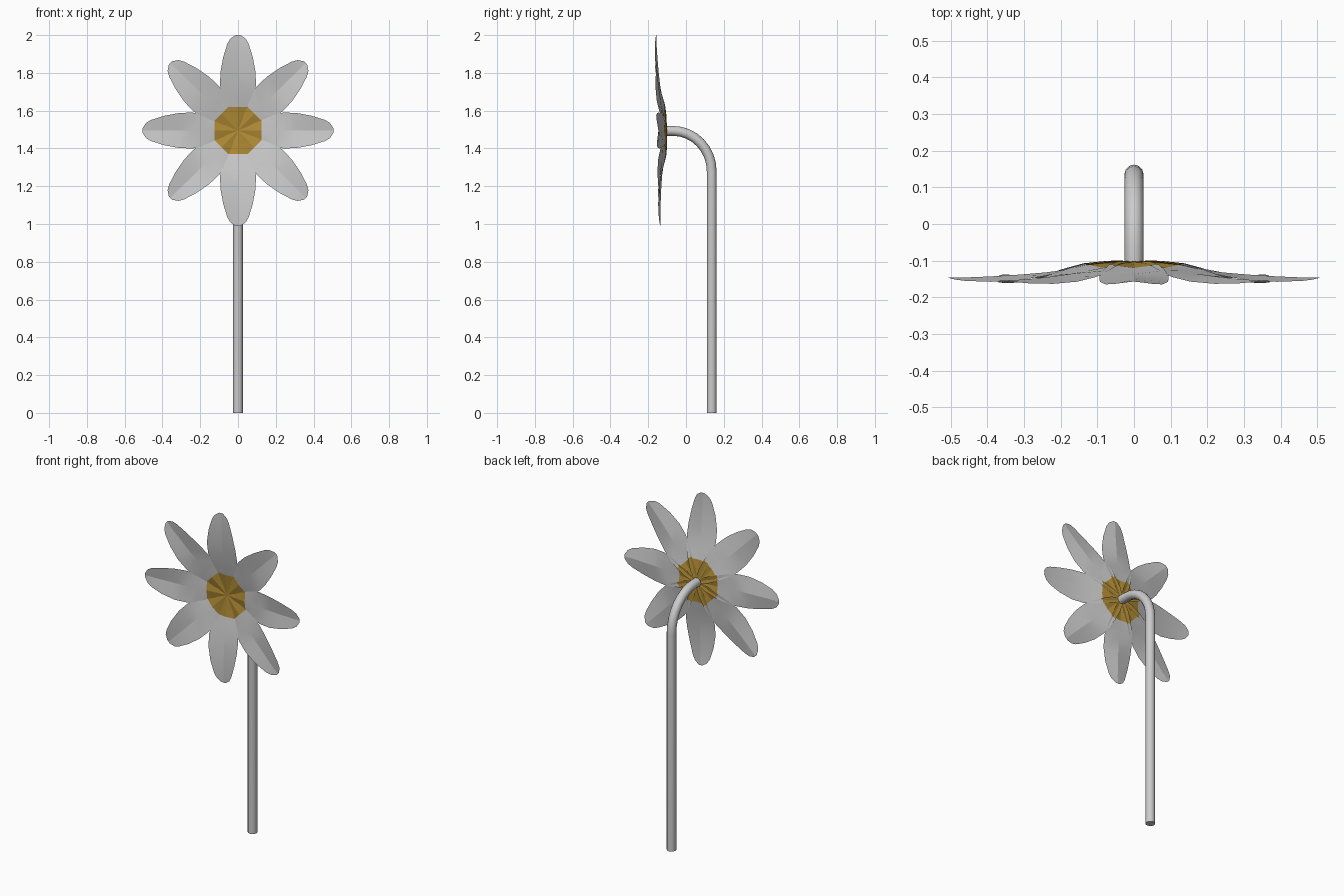
import bpy, bmesh
from math import sin, cos, pi, radians

if "Cube" in bpy.data.objects:
    bpy.data.objects.remove(bpy.data.objects["Cube"])

CENTRE_Z = 1.495
TILT = 0.022

# Petal rows: distance from centre, half width, depth of the crease, depth of the edge
CENTRE_ROWS = [(0.0, 0.012, -0.104, -0.101),
               (0.06, 0.045, -0.110, -0.101),
               (0.125, 0.068, -0.117, -0.108)]
PETAL_ROWS = [CENTRE_ROWS[-1],
              (0.18, 0.084, -0.125, -0.122),
              (0.24, 0.095, -0.132, -0.139),
              (0.31, 0.093, -0.138, -0.151),
              (0.39, 0.078, -0.143, -0.156),
              (0.46, 0.056, -0.146, -0.154),
              (0.487, 0.040, -0.146, -0.151),
              (0.506, 0.012, -0.146, -0.147)]


def radial_strips(name, rows, colour=None):
    """Eight creased strips around the flower centre, facing -y."""
    bm = bmesh.new()
    for k in range(8):
        a = k * pi / 4
        c, s = cos(a), sin(a)
        prev = None
        for r, w, mid, edge in rows:
            row = []
            for t, y in ((-w, edge), (0, mid), (w, edge)):
                x, z = r * c - t * s, r * s + t * c
                row.append(bm.verts.new((x, y - TILT * z, z)))
            if prev:
                for i in range(2):
                    bm.faces.new((prev[i], row[i], row[i + 1], prev[i + 1]))
            prev = row
    me = bpy.data.meshes.new(name)
    bm.to_mesh(me)
    bm.free()
    ob = bpy.data.objects.new(name, me)
    ob.location.z = CENTRE_Z
    bpy.context.collection.objects.link(ob)
    if colour:
        mat = bpy.data.materials.new(name + "_colour")
        mat.diffuse_color = colour
        mat.use_nodes = True
        mat.node_tree.nodes["Principled BSDF"].inputs["Base Color"].default_value = mat.diffuse_color
        me.materials.append(mat)
    bpy.ops.object.select_all(action='DESELECT')
    ob.select_set(True)
    bpy.context.view_layer.objects.active = ob
    bpy.ops.object.shade_smooth_by_angle(angle=radians(12))
    return ob


# Yellow centre and grey petals
radial_strips("flower_centre", CENTRE_ROWS, (0.44, 0.26, 0.036, 1))
radial_strips("petals", PETAL_ROWS)

# Stem: straight rise, quarter bend, short neck into the flower
path = [(0.136, 0.0), (0.136, 1.28)]
path += [(-0.07 + 0.206 * cos(i * pi / 16), 1.28 + 0.213 * sin(i * pi / 16)) for i in range(1, 9)]
path.append((-0.103, 1.493))
curve = bpy.data.curves.new("stem", 'CURVE')
curve.dimensions = '3D'
curve.bevel_depth = 0.026
curve.bevel_resolution = 4
curve.use_fill_caps = True
spline = curve.splines.new('POLY')
spline.points.add(len(path) - 1)
for p, (y, z) in zip(spline.points, path):
    p.co = (0, y, z, 1)
stem = bpy.data.objects.new("stem", curve)
bpy.context.collection.objects.link(stem)
bpy.ops.object.select_all(action='DESELECT')
stem.select_set(True)
bpy.context.view_layer.objects.active = stem
bpy.ops.object.convert(target='MESH')
bpy.ops.object.shade_smooth_by_angle(angle=radians(40))
